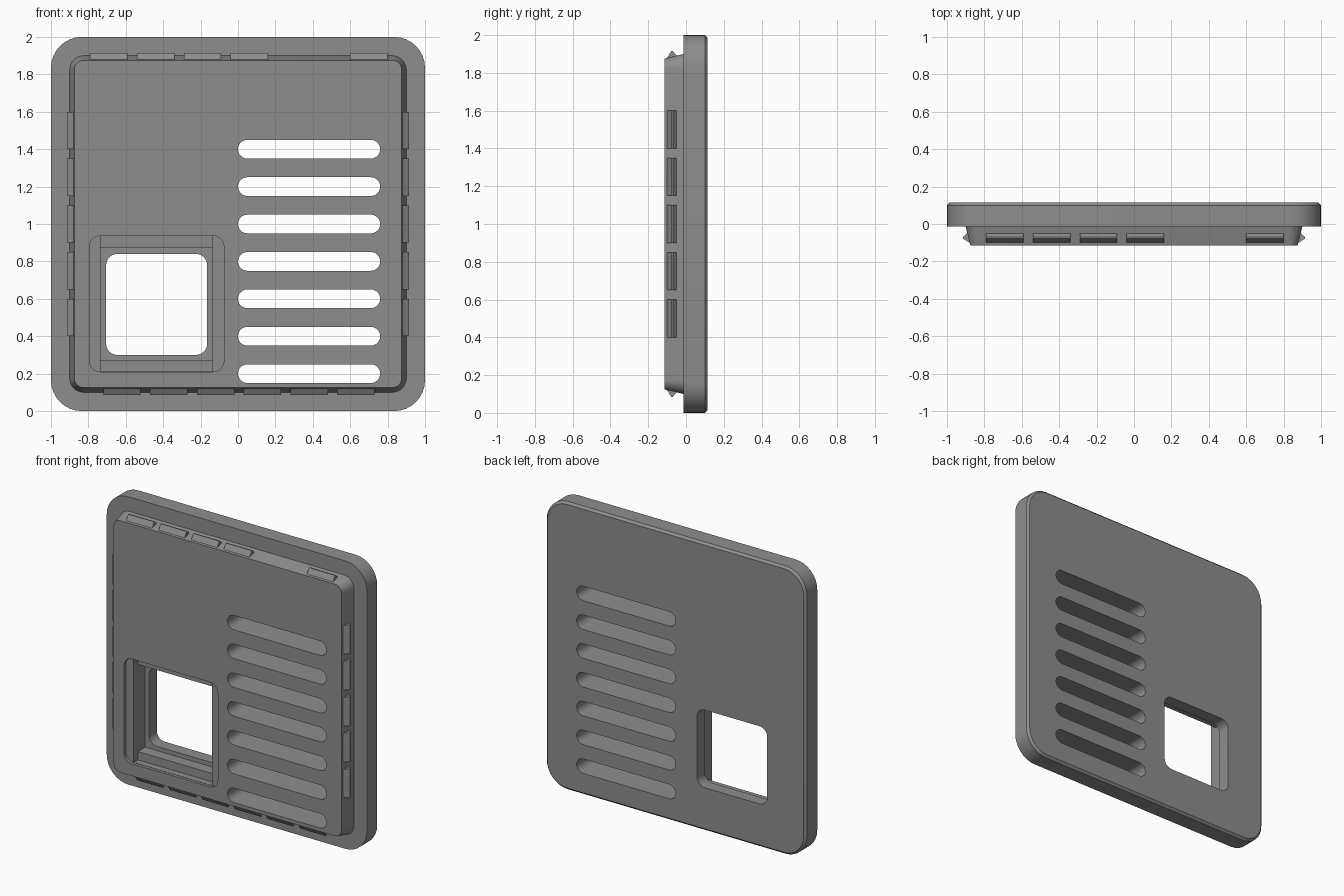
import bpy, bmesh, math
from mathutils import Vector

if "Cube" in bpy.data.objects:
    bpy.data.objects.remove(bpy.data.objects["Cube"])

grey = bpy.data.materials.new("mid grey")
grey.diffuse_color = (0.27, 0.27, 0.27, 1)
grey.use_nodes = True
grey.node_tree.nodes["Principled BSDF"].inputs["Base Color"].default_value = grey.diffuse_color


def rounded(x0, x1, z0, z1, r, seg=8):
    """Outline of a rounded rectangle as (x, z) points."""
    pts = []
    for cx, cz, a0 in ((x1 - r, z1 - r, 0), (x0 + r, z1 - r, 90),
                       (x0 + r, z0 + r, 180), (x1 - r, z0 + r, 270)):
        for i in range(seg + 1):
            a = math.radians(a0 + 90 * i / seg)
            pts.append((cx + r * math.cos(a), cz + r * math.sin(a)))
    return pts


def loft(name, rings):
    """Skin a closed solid through (y, outline) rings."""
    bm = bmesh.new()
    loops = [[bm.verts.new((x, y, z)) for x, z in pts] for y, pts in rings]
    n = len(loops[0])
    for a, b in zip(loops, loops[1:]):
        for i in range(n):
            bm.faces.new((a[i], a[(i + 1) % n], b[(i + 1) % n], b[i]))
    bm.faces.new(loops[0])
    bm.faces.new(loops[-1][::-1])
    bmesh.ops.remove_doubles(bm, verts=bm.verts, dist=1e-5)
    bmesh.ops.recalc_face_normals(bm, faces=bm.faces)
    me = bpy.data.meshes.new(name)
    bm.to_mesh(me)
    bm.free()
    me.materials.append(grey)
    ob = bpy.data.objects.new(name, me)
    bpy.context.collection.objects.link(ob)
    return ob


def square(h, r):
    return rounded(-h, h, 1 - h, 1 + h, r)


# Cover plate with a chamfered back rim and a tapered plug on the front
body = loft("cover_plate", [
    (0.115, square(0.985, 0.15)), (0.10, square(1.0, 0.165)),
    (-0.013, square(1.0, 0.165)), (-0.013, square(0.90, 0.075)),
    (-0.115, square(0.875, 0.05))])


def cut(name, x0, x1, z0, z1, r, y0=-0.3, y1=0.3):
    c = loft(name, [(y0, rounded(x0, x1, z0, z1, r)), (y1, rounded(x0, x1, z0, z1, r))])
    m = body.modifiers.new(name, 'BOOLEAN')
    m.operation, m.solver, m.object = 'DIFFERENCE', 'EXACT', c
    bpy.context.view_layer.objects.active = body
    bpy.ops.object.modifier_apply(modifier=name)
    bpy.data.objects.remove(c)


# Vent slots
for i in range(7):
    z = 0.2 * (i + 1)
    cut("slot_cutter", 0.0, 0.76, z - 0.05, z + 0.05, 0.0499)

# Window: shallow rounded recess, stepped pocket, through hole
cut("recess_cutter", -0.795, -0.075, 0.21, 0.937, 0.06, y1=-0.095)
cut("channel_cutter", -0.735, -0.135, 0.212, 0.935, 0.002, y1=-0.05)
cut("pocket_cutter", -0.735, -0.135, 0.27, 0.875, 0.002, y1=0.03)
cut("window_cutter", -0.705, -0.165, 0.30, 0.84, 0.06)

# Smooth the rounded corners, keep hard edges
body.select_set(True)
bpy.context.view_layer.objects.active = body
bpy.ops.object.shade_smooth_by_angle(angle=math.radians(20))


def clip(name, centre, outward, along):
    """Wedge-shaped snap ridge on one side wall of the plug."""
    out, run = Vector(outward), Vector(along)
    profile = ((0.86, -0.10), (0.879, -0.10), (0.915, -0.078),
               (0.915, -0.07), (0.893, -0.05), (0.86, -0.05))
    bm = bmesh.new()
    ends = []
    for s in (-0.1, 0.1):
        ends.append([bm.verts.new(out * d + run * (centre + s) + Vector((0, y, 1)))
                     for d, y in profile])
    a, b = ends
    n = len(profile)
    for i in range(n):
        bm.faces.new((a[i], a[(i + 1) % n], b[(i + 1) % n], b[i]))
    bm.faces.new(a)
    bm.faces.new(b[::-1])
    bmesh.ops.recalc_face_normals(bm, faces=bm.faces)
    me = bpy.data.meshes.new(name)
    bm.to_mesh(me)
    bm.free()
    me.materials.append(grey)
    bpy.context.collection.objects.link(bpy.data.objects.new(name, me))


# Snap ridges around the plug
for i in range(5):
    for s, side in ((1, "right"), (-1, "left")):
        clip(f"{side}_clip", -0.5 + 0.25 * i, (s, 0, 0), (0, 0, 1))
for x in (-0.69, -0.44, -0.19, 0.06, 0.70):
    clip("top_clip", x, (0, 0, 1), (1, 0, 0))
for i in range(6):
    clip("bottom_clip", -0.62 + 0.25 * i, (0, 0, -1), (1, 0, 0))
